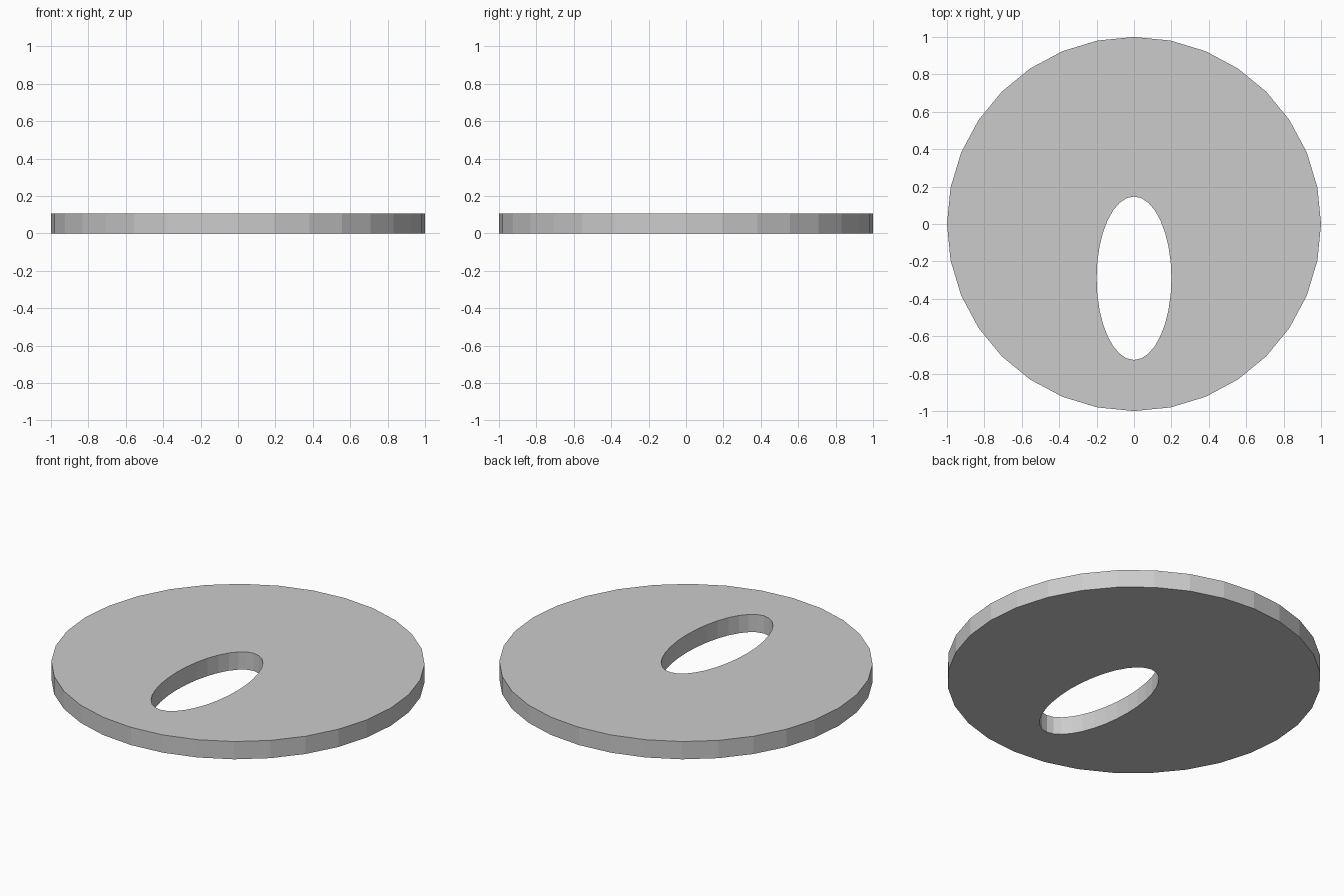
import bpy, bmesh
from math import cos, sin, tau

if "Cube" in bpy.data.objects:
    bpy.data.objects.remove(bpy.data.objects["Cube"])

SIDES = 32
HEIGHT = 0.105


def ring(bm, rx, ry, cy, z):
    """Closed elliptical loop of vertices."""
    return [bm.verts.new((rx * cos(tau * i / SIDES), cy + ry * sin(tau * i / SIDES), z))
            for i in range(SIDES)]


def bridge(bm, a, b):
    """Quads joining two loops."""
    for i in range(SIDES):
        j = (i + 1) % SIDES
        bm.faces.new((a[i], a[j], b[j], b[i]))


# Flat disc with an off-centre oval hole
bm = bmesh.new()
rings = [
    ring(bm, 1, 1, 0, 0),                       # outer rim, bottom
    ring(bm, 1, 1, 0, HEIGHT),                  # outer rim, top
    ring(bm, 0.2, 0.437, -0.29, HEIGHT),        # hole, top
    ring(bm, 0.2, 0.437, -0.29, 0),             # hole, bottom
]
for k in range(4):
    bridge(bm, rings[k], rings[(k + 1) % 4])
bmesh.ops.recalc_face_normals(bm, faces=bm.faces)

mesh = bpy.data.meshes.new("disc_with_oval_hole")
bm.to_mesh(mesh)
bm.free()
disc = bpy.data.objects.new("disc_with_oval_hole", mesh)
bpy.context.collection.objects.link(disc)
